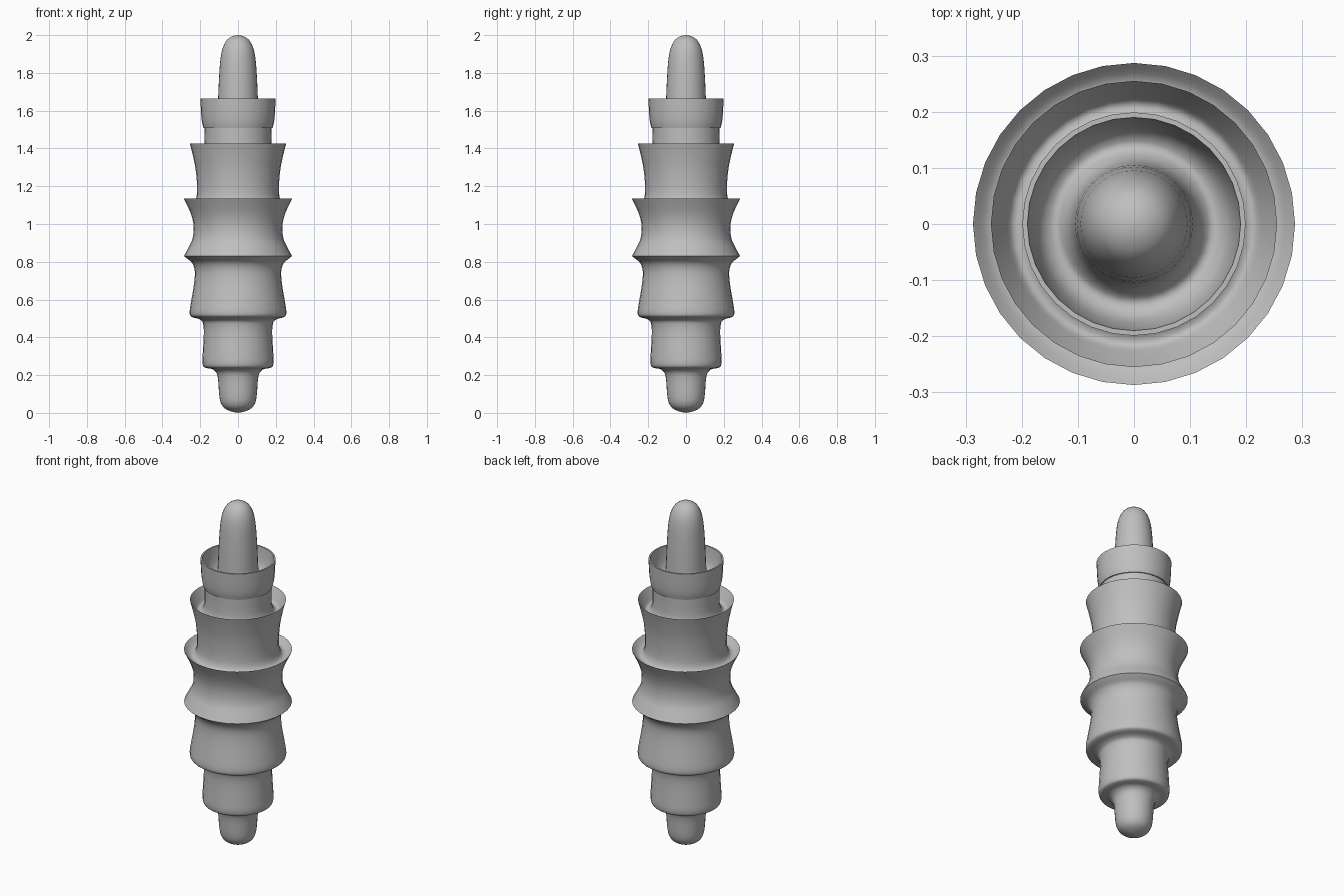
import bpy, bmesh, math
from mathutils import Vector

if "Cube" in bpy.data.objects:
    bpy.data.objects.remove(bpy.data.objects["Cube"])

SIDES = 32
grey = bpy.data.materials.new("plain_grey")
grey.diffuse_color = (0.52, 0.52, 0.52, 1)
grey.use_nodes = True
grey.node_tree.nodes["Principled BSDF"].inputs["Base Color"].default_value = grey.diffuse_color


def smooth_curve(pts, steps=3):
    """Centripetal spline through the profile points (radius, height)."""
    p = [Vector(q) for q in pts]
    if len(p) < 3:
        return p
    p = [2 * p[0] - p[1]] + p + [2 * p[-1] - p[-2]]
    out = []
    for i in range(1, len(p) - 2):
        a, b, c, d = p[i - 1:i + 3]
        t0 = 0.0
        t1 = t0 + math.sqrt((b - a).length)
        t2 = t1 + math.sqrt((c - b).length)
        t3 = t2 + math.sqrt((d - c).length)
        for s in range(steps):
            t = t1 + (t2 - t1) * s / steps
            mix = lambda u, v, x, y: u * ((y - t) / (y - x)) + v * ((t - x) / (y - x))
            ab, bc, cd = mix(a, b, t0, t1), mix(b, c, t1, t2), mix(c, d, t2, t3)
            out.append(mix(mix(ab, bc, t0, t2), mix(bc, cd, t1, t3), t1, t2))
    out.append(p[-2])
    return out


def lathe(name, pts):
    """Spin a profile around z; profiles run from bottom to top."""
    bm = bmesh.new()
    rings = []
    for r, z in smooth_curve(pts):
        r = max(r, 0.0)
        rings.append([bm.verts.new((r * math.cos(2 * math.pi * k / SIDES),
                                    r * math.sin(2 * math.pi * k / SIDES), z))
                      for k in range(SIDES)])
    for lo, hi in zip(rings, rings[1:]):
        for k in range(SIDES):
            n = (k + 1) % SIDES
            bm.faces.new((lo[k], lo[n], hi[n], hi[k])).smooth = True
    bmesh.ops.remove_doubles(bm, verts=bm.verts, dist=1e-5)
    me = bpy.data.meshes.new(name)
    bm.to_mesh(me)
    bm.free()
    me.materials.append(grey)
    ob = bpy.data.objects.new(name, me)
    bpy.context.collection.objects.link(ob)


# rounded foot, lower collar and lower drum as one soft surface up to the sharp ridge
lathe("lower_body", [
    (0, 0), (.04, .009), (.075, .028), (.092, .055), (.1, .1), (.106, .18),
    (.115, .213), (.135, .231), (.165, .237), (.182, .244), (.188, .265),
    (.187, .31), (.181, .42), (.183, .46), (.19, .485), (.21, .498),
    (.24, .506), (.253, .515), (.256, .535), (.25, .58), (.238, .65),
    (.229, .72), (.231, .765), (.245, .797), (.27, .817), (.286, .83)])

# waisted middle between the two widest edges
lathe("middle_waist", [
    (.286, .83), (.265, .87), (.245, .91), (.236, .95), (.236, 1.0),
    (.248, 1.05), (.267, 1.095), (.287, 1.135)])

# shallow dish and the flared upper drum
lathe("upper_drum", [
    (.287, 1.135), (.26, 1.11), (.238, 1.108), (.223, 1.13), (.217, 1.17),
    (.219, 1.24), (.226, 1.3), (.235, 1.345), (.243, 1.38), (.255, 1.425)])

# inside of the drum rim and the neck
lathe("neck", [
    (.255, 1.425), (.232, 1.38), (.215, 1.355), (.195, 1.36), (.181, 1.39),
    (.177, 1.43), (.177, 1.507)])

# cup: underside, outer wall and rim
lathe("cup_underside", [(.177, 1.507), (.183, 1.507)])
lathe("cup_wall", [(.183, 1.507), (.19, 1.535), (.195, 1.58), (.199, 1.665)])
lathe("cup_rim", [(.199, 1.665), (.19, 1.665)])

# cup interior curving up into the rounded top pin
lathe("cup_inside_and_pin", [
    (.19, 1.665), (.182, 1.6), (.165, 1.55), (.14, 1.535), (.118, 1.56),
    (.108, 1.61), (.105, 1.67), (.1, 1.78), (.092, 1.88), (.08, 1.935),
    (.058, 1.975), (.027, 1.995), (0, 2)])
